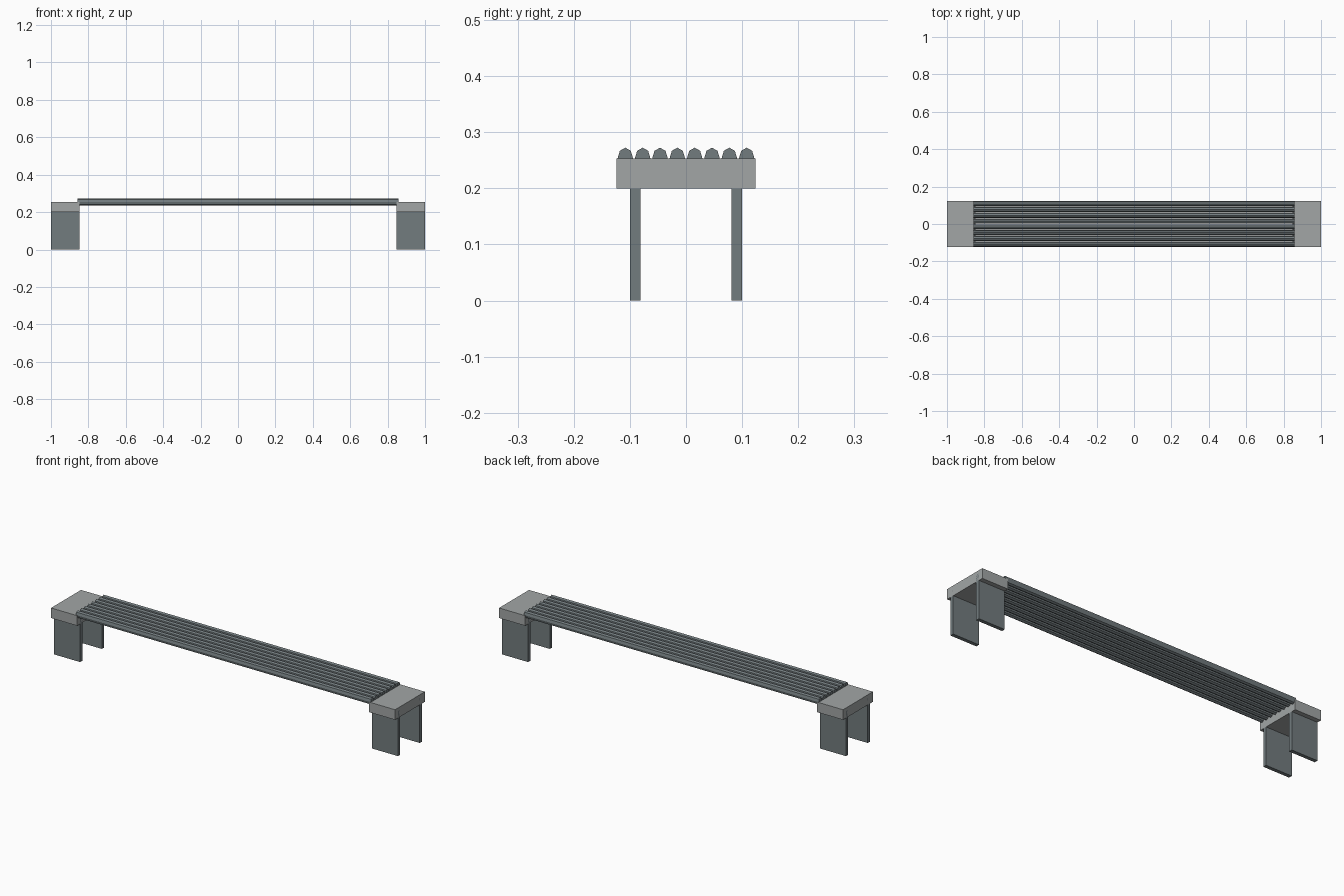
import bpy, bmesh, math

if "Cube" in bpy.data.objects:
    bpy.data.objects.remove(bpy.data.objects["Cube"])


def material(name, rgb):
    m = bpy.data.materials.new(name)
    m.diffuse_color = (*rgb, 1)
    m.use_nodes = True
    m.node_tree.nodes["Principled BSDF"].inputs["Base Color"].default_value = m.diffuse_color
    return m


cap_mat = material("light_grey", (0.36, 0.38, 0.38))
dark_mat = material("dark_grey", (0.17, 0.20, 0.21))


def finish(bm, name, mat):
    bmesh.ops.recalc_face_normals(bm, faces=bm.faces)
    me = bpy.data.meshes.new(name)
    bm.to_mesh(me)
    bm.free()
    me.materials.append(mat)
    ob = bpy.data.objects.new(name, me)
    bpy.context.collection.objects.link(ob)
    return ob


def box(name, lo, hi, mat):
    bm = bmesh.new()
    bmesh.ops.create_cube(bm, size=1)
    for v in bm.verts:
        v.co = [(a + b) / 2 + c * (b - a) for a, b, c in zip(lo, hi, v.co)]
    return finish(bm, name, mat)


def slat(name, y, z, ry, rz, half, sides=8):
    # elliptical low-poly bar along x
    bm = bmesh.new()
    rings = []
    for x in (-half, half):
        rings.append([bm.verts.new((x, y + ry * math.cos(2 * math.pi * i / sides),
                                    z + rz * math.sin(2 * math.pi * i / sides)))
                      for i in range(sides)])
    a, b = rings
    for i in range(sides):
        j = (i + 1) % sides
        bm.faces.new((a[i], a[j], b[j], b[i]))
    bm.faces.new(a)
    bm.faces.new(b)
    return finish(bm, name, mat=dark_mat)


# end blocks and their panel legs
for side, x0, x1 in (("left", -1.0, -0.848), ("right", 0.848, 1.0)):
    box(f"{side}_end_block", (x0, -0.124, 0.2), (x1, 0.124, 0.253), cap_mat)
    for pos, y0, y1 in (("front", -0.1, -0.081), ("back", 0.081, 0.1)):
        box(f"{side}_{pos}_leg", (x0, y0, 0), (x1, y1, 0.236), dark_mat)

# seat slats
for i in range(8):
    slat(f"seat_slat_{i + 1}", (i - 3.5) * 0.0309, 0.2535, 0.0138, 0.019, 0.857)
